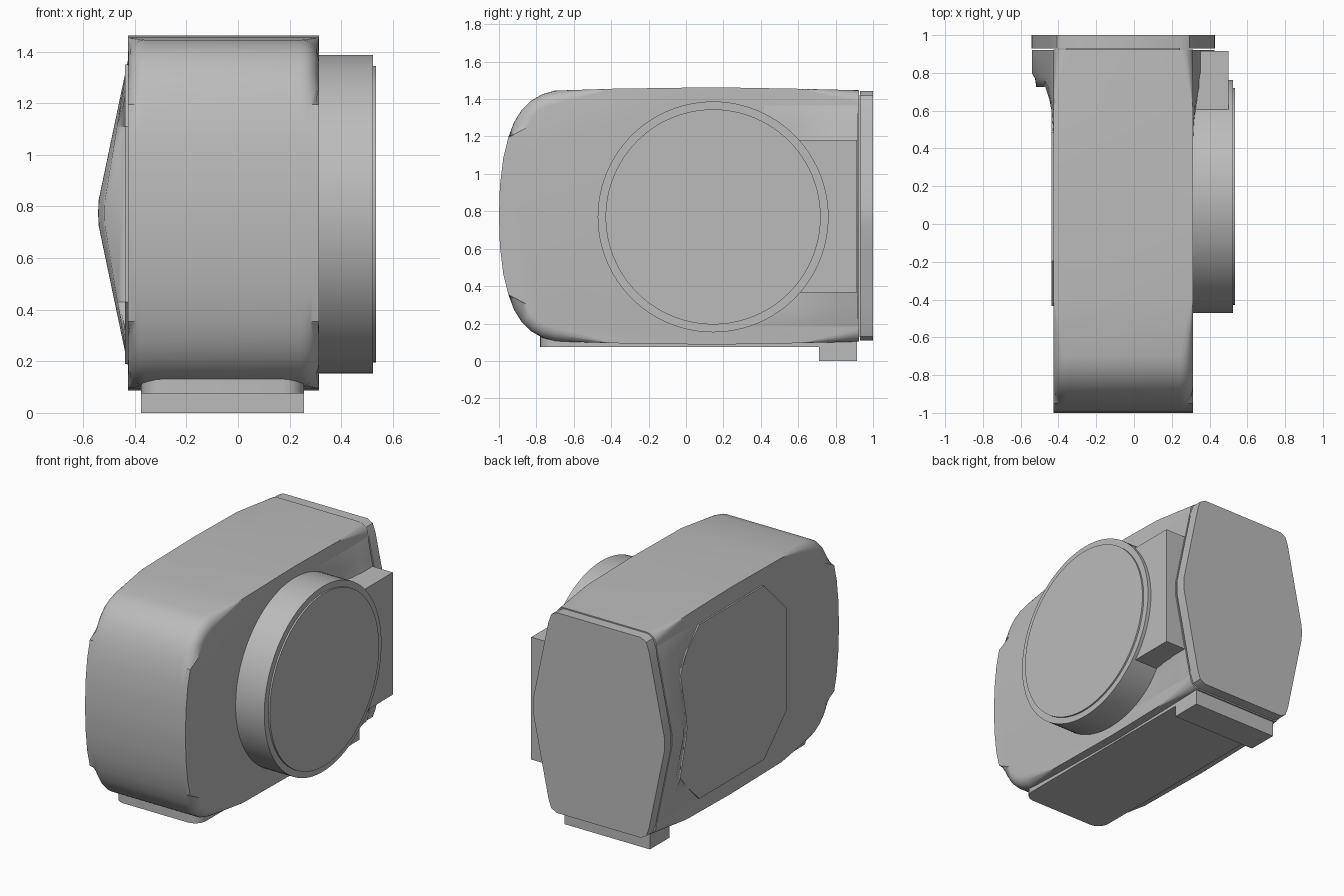
import bpy, bmesh, math

if "Cube" in bpy.data.objects:
    bpy.data.objects.remove(bpy.data.objects["Cube"], do_unlink=True)

CX, CZ = -0.057, 0.775          # centre line of the body
WHEEL_Y, WHEEL_Z = 0.145, 0.77  # centre of the drum and the side panel
GREY = (0.5, 0.5, 0.5, 1)

grey = bpy.data.materials.new("plain grey")
grey.use_nodes = True
grey.diffuse_color = GREY
grey.node_tree.nodes["Principled BSDF"].inputs["Base Color"].default_value = GREY


def finish(name, bm):
    """Turn a bmesh into a grey object that is smooth across shallow angles."""
    bmesh.ops.recalc_face_normals(bm, faces=bm.faces)
    mesh = bpy.data.meshes.new(name)
    bm.to_mesh(mesh)
    bm.free()
    mesh.materials.append(grey)
    ob = bpy.data.objects.new(name, mesh)
    bpy.context.collection.objects.link(ob)
    bpy.ops.object.select_all(action="DESELECT")
    ob.select_set(True)
    bpy.context.view_layer.objects.active = ob
    bpy.ops.object.shade_smooth_by_angle(angle=math.radians(30))
    return ob


def loft(rings):
    """Skin a list of closed rings and close both ends."""
    bm = bmesh.new()
    rows = [[bm.verts.new(p) for p in ring] for ring in rings]
    for a, b in zip(rows, rows[1:]):
        for i in range(len(a)):
            j = (i + 1) % len(a)
            bm.faces.new((a[i], a[j], b[j], b[i]))
    bm.faces.new(rows[0])
    bm.faces.new(rows[-1])
    return bm


def prism_x(outline, x0, x1):
    return loft([[(x, y, z) for y, z in outline] for x in (x0, x1)])


def circle(radius, count=96):
    steps = [2 * math.pi * i / count for i in range(count)]
    return [(WHEEL_Y + radius * math.cos(t), WHEEL_Z + radius * math.sin(t)) for t in steps]


def octagon(half, flat):
    corners = [(half, flat), (flat, half)]
    corners += [(-a, b) for a, b in reversed(corners)]
    corners += [(-a, -b) for a, b in corners]
    return [(WHEEL_Y + a, WHEEL_Z + b) for a, b in corners]


def box(name, x, y, z):
    outline = [(y[0], z[0]), (y[1], z[0]), (y[1], z[1]), (y[0], z[1])]
    return finish(name, prism_x(outline, *x))


# Main body: side profile with a bowed front, extruded across and rounded at both rims
half = [(-0.995, 0.16), (-0.977, 0.31), (-0.95, 0.42), (-0.92, 0.5), (-0.88, 0.565),
        (-0.83, 0.615), (-0.77, 0.65), (-0.7, 0.67), (-0.4, 0.68), (0.15, 0.688),
        (0.6, 0.68), (0.925, 0.672)]
outline = [(-1, CZ)] + [(y, CZ + h) for y, h in half]
outline += [(y, CZ - h) for y, h in reversed(half)]
bm = prism_x(outline, CX - 0.37, CX + 0.37)
rim = [e for e in bm.edges
       if abs(e.verts[0].co.x - e.verts[1].co.x) < 0.01
       and min(v.co.y for v in e.verts) < 0.9]
bmesh.ops.bevel(bm, geom=rim, offset=0.07, segments=6, profile=0.5,
                affect="EDGES", clamp_overlap=False)
finish("main_body", bm)


# Six-sided section whose side ridges stick out by the given amount
def ridge_section(y, ridge):
    side = [(0.37 + ridge * (0.59 - h) / 0.54, h) for h in (0.05, 0.2, 0.34, 0.48, 0.59)]
    side = [(0.37 + ridge * 1.02, 0)] + side + [(0.35, 0.645), (0.31, 0.667)]
    side = [(x, -h) for x, h in reversed(side[1:])] + side
    ring = side + [(-x, h) for x, h in reversed(side)]
    return [(CX + x, y, CZ + h) for x, h in ring]


# Flared rear of the body, with the recess for the side panel cut out
stations = [(0.3, -0.01), (0.42, 0.002), (0.5, 0.012), (0.6, 0.038), (0.66, 0.06),
            (0.72, 0.088), (0.77, 0.095), (0.8, 0.112), (0.92, 0.112)]
flare = finish("rear_flare", loft([ridge_section(*s) for s in stations]))
cutter = finish("panel_cutter", prism_x(octagon(0.58, 0.34), -0.7, -0.436))
cutter.hide_render = True
cut = flare.modifiers.new("panel recess", "BOOLEAN")
cut.operation = "DIFFERENCE"
cut.object = cutter
cut.solver = "EXACT"
bpy.context.view_layer.objects.active = flare
bpy.ops.object.modifier_apply(modifier=cut.name)
bpy.data.objects.remove(cutter, do_unlink=True)

# Flat end plate at the back
finish("end_plate", loft([ridge_section(0.93, 0.113), ridge_section(1.0, 0.113)]))
box("end_plate_seam", (CX - 0.3, CX + 0.3), (0.9, 0.95), (0.13, 1.42))

# Eight-sided side panel
finish("side_panel", prism_x(octagon(0.58, 0.34), -0.42, -0.438))

# Round drum with its raised cover, and the block behind it
finish("drum", prism_x(circle(0.617), 0.25, 0.524))
finish("drum_cover", prism_x(circle(0.575), 0.5, 0.535))
box("drum_block", (0.25, 0.5), (0.4, 0.915), (0.365, 1.18))

# Base pad with rounded corners at the front, and the rear foot
bm = bmesh.new()
bmesh.ops.create_cube(bm, size=1)
for v in bm.verts:
    v.co = (CX - 0.003 + v.co.x * 0.63, 0.05 + v.co.y * 1.66, 0.1375 + v.co.z * 0.125)
corners = [e for e in bm.edges if abs(e.verts[0].co.z - e.verts[1].co.z) > 0.1
           and e.verts[0].co.y < 0]
bmesh.ops.bevel(bm, geom=corners, offset=0.08, segments=6, profile=0.5, affect="EDGES")
finish("base_pad", bm)
box("rear_foot", (-0.375, 0.255), (0.71, 0.915), (0, 0.15))
